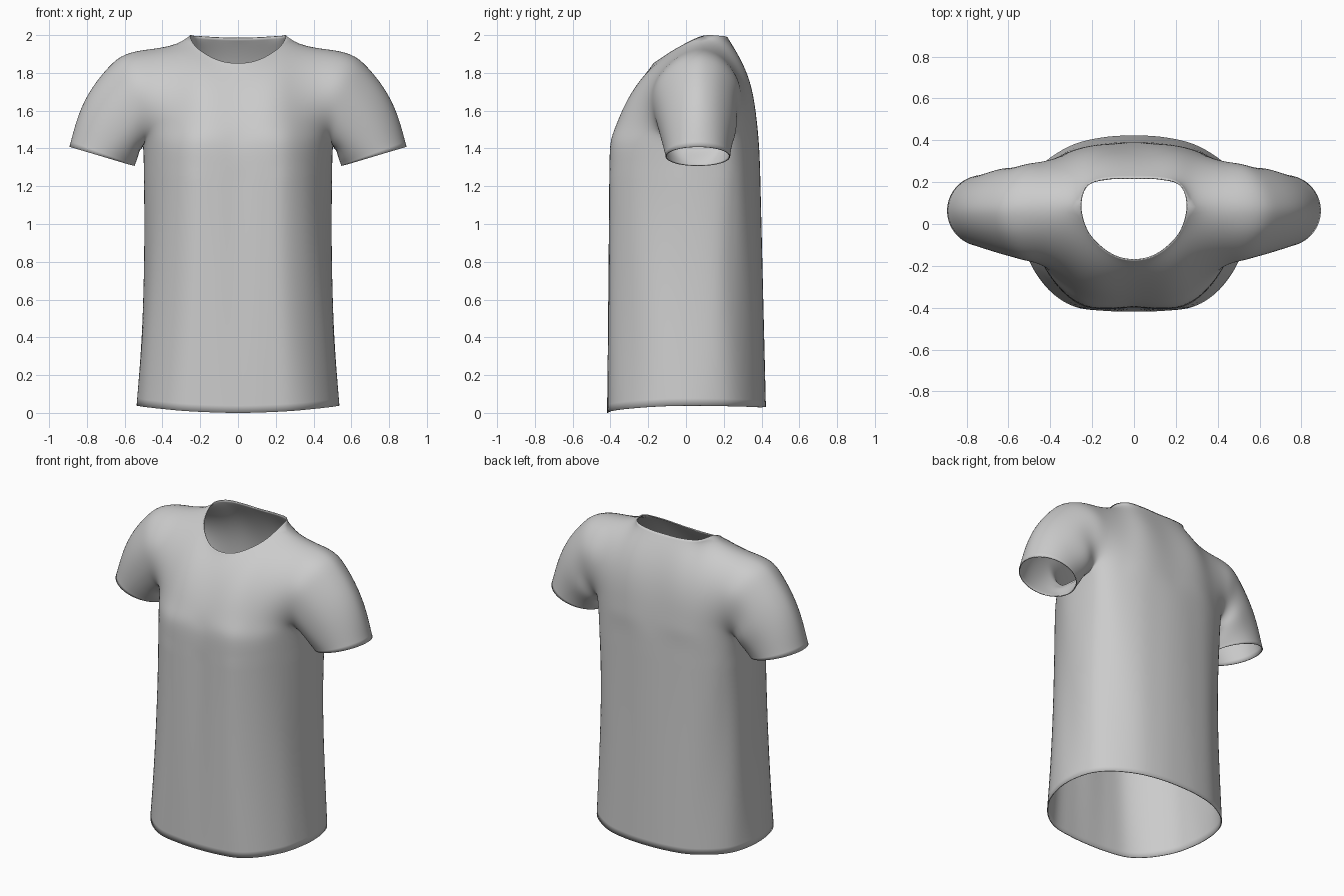
import bpy, bmesh
from math import sin, cos, pi
from mathutils import Vector as V

if "Cube" in bpy.data.objects:
    bpy.data.objects.remove(bpy.data.objects["Cube"])

K = 6  # samples per curve span


def curve(points):
    """Smooth curve through the points, K samples per span."""
    p = [V(q) for q in points]

    def end(a, b):  # keep the curve square to the mirror plane
        if a.x == 0 and b.x > 0.01:
            return V((-b.x, b.y, b.z))
        return 2 * a - b
    q = [end(p[0], p[1])] + p + [end(p[-1], p[-2])]
    out = []
    for i in range(1, len(p)):
        a, b, c, d = q[i - 1:i + 3]
        for k in range(K):
            t = k / K
            out.append(0.5 * (2 * b + (c - a) * t + (2 * a - 5 * b + 4 * c - d) * t * t
                              + (3 * b - a - 3 * c + d) * t ** 3))
    return out + [p[-1]]


def grid(bm, rows, closed=False):
    vs = [[bm.verts.new(c) for c in r] for r in rows]
    n = len(rows[0])
    for r0, r1 in zip(vs, vs[1:]):
        for i in range(n if closed else n - 1):
            j = (i + 1) % n
            bm.faces.new((r0[i], r0[j], r1[j], r1[i]))


def patch(bottom, top, centre, edge):
    """Surface spanning four boundary curves."""
    n, m = len(bottom) - 1, len(centre) - 1
    rows = []
    for j in range(m + 1):
        t = j / m
        row = []
        for i in range(n + 1):
            u = i / n
            corners = ((1 - t) * ((1 - u) * bottom[0] + u * bottom[-1])
                       + t * ((1 - u) * top[0] + u * top[-1]))
            row.append((1 - t) * bottom[i] + t * top[i]
                       + (1 - u) * centre[j] + u * edge[j] - corners)
        rows.append(row)
    return rows


def relax(bm, verts, times):
    for _ in range(times):
        bmesh.ops.smooth_vert(bm, verts=verts, factor=0.5,
                              use_axis_x=True, use_axis_y=True, use_axis_z=True)


# Half sections from front centre round the side to back centre
chest_pts = [(0, -.393, 1.40), (.12, -.402, 1.40), (.24, -.39, 1.41), (.345, -.315, 1.42),
             (.43, -.20, 1.435), (.487, -.07, 1.45), (.50, .06, 1.44), (.487, .20, 1.45),
             (.44, .27, 1.43), (.36, .32, 1.41), (.25, .36, 1.39), (.12, .38, 1.38),
             (0, .387, 1.38)]
hem_pts = [(0, -.415, 0), (.14, -.412, .003), (.28, -.393, .01), (.392, -.325, .02),
           (.482, -.208, .03), (.522, -.09, .036), (.534, .02, .038), (.52, .135, .037),
           (.48, .232, .035), (.40, .313, .033), (.28, .38, .03), (.14, .412, .03),
           (0, .42, .03)]
chest, hem = curve(chest_pts), curve(hem_pts)

bm = bmesh.new()

# Torso tube, slightly drawn in at the waist, soft drape folds
rows = []
R = 36
for j in range(R + 1):
    f = j / R
    pull = 1 - 0.045 * sin(pi * f ** 0.9)
    row = []
    for i, (a, b) in enumerate(zip(chest, hem)):
        c = a.lerp(b, f)
        u = i / (len(chest) - 1)
        fold = 1 + 0.009 * sin(pi * f) * sin(2 * pi * (4 * u + 0.3 - 0.6 * f)) * sin(pi * u) ** 2
        row.append(V((c.x * pull * fold, c.y * fold, c.z)))
    rows.append(row)
grid(bm, rows)

# Neckline and shoulder seam
tip = (.63, .07, 1.895)
neck = curve([(0, -.17, 1.85), (.11, -.142, 1.868), (.215, -.045, 1.93), (.253, .085, 1.993),
              (.222, .185, 1.995), (.12, .215, 1.988), (0, .217, 1.985)])
shoulder = curve([neck[3 * K], (.43, .085, 1.953), tip])
front_top = neck[:3 * K] + shoulder
back_top = neck[3 * K + 1:][::-1] + shoulder

# Front and back yoke panels between chest, neckline, shoulder and armhole
front_mid = curve([chest_pts[0], (0, -.365, 1.50), (0, -.315, 1.61), (0, -.26, 1.71),
                   (0, -.208, 1.79), (0, -.17, 1.85)])
back_mid = curve([chest_pts[12], (0, .372, 1.52), (0, .347, 1.67), (0, .312, 1.79),
                  (0, .265, 1.90), (0, .217, 1.985)])
front_arm = curve([chest_pts[5], (.485, -.14, 1.52), (.505, -.175, 1.63),
                   (.55, -.15, 1.76), (.60, -.045, 1.865), tip])
back_arm = curve([chest_pts[7], (.49, .255, 1.52), (.51, .285, 1.63),
                  (.55, .267, 1.76), (.60, .18, 1.86), tip])
grid(bm, patch(chest[:5 * K + 1], front_top, front_mid, front_arm))
grid(bm, patch(chest[7 * K:][::-1], back_top, back_mid, back_arm))

# Sleeve from the armhole loop to the tilted cuff
loop = front_arm[:-1] + back_arm[::-1][:-1] + chest[5 * K:7 * K + 1][::-1][:-1]
rows = []
S = 20
for j in range(S + 1):
    s = j / S
    row = []
    for i, a in enumerate(loop):
        th = (i - 5 * K) / len(loop) * 2 * pi
        cuff = V((.72 + .17 * cos(th), .063 + .168 * sin(th), 1.358 + .05 * cos(th)))
        bulge = sin(pi * s) * max(0, cos(th))
        crease = 0.02 * sin(3 * pi * s) * (1 - s) * max(0, -cos(th + 0.6))
        row.append(a.lerp(cuff, s) + V((.042, 0, .025)) * bulge + V((0, -1, -1)) * crease)
    rows.append(row)
grid(bm, rows, closed=True)

# Mirror the half, sew the seams
for v in bm.verts:
    if abs(v.co.x) < 1e-4:
        v.co.x = 0
other = bmesh.ops.duplicate(bm, geom=bm.verts[:] + bm.edges[:] + bm.faces[:])["geom"]
for g in other:
    if isinstance(g, bmesh.types.BMVert):
        g.co.x *= -1
bmesh.ops.remove_doubles(bm, verts=bm.verts, dist=0.0005)
bmesh.ops.recalc_face_normals(bm, faces=bm.faces)

# Relax the cloth, most over the yoke, keeping open edges
inner = [v for v in bm.verts if not v.is_boundary]
relax(bm, [v for v in inner if abs(v.co.x) < .5 and v.co.z > 1.47], 60)
relax(bm, [v for v in inner if v.co.z > 1.28], 10)

mesh = bpy.data.meshes.new("shirt")
bm.to_mesh(mesh)
bm.free()
mesh.shade_smooth()
shirt = bpy.data.objects.new("shirt", mesh)
bpy.context.collection.objects.link(shirt)

# Give the cloth a little thickness
cloth = shirt.modifiers.new("cloth", 'SOLIDIFY')
cloth.thickness = 0.006
cloth.offset = 0
